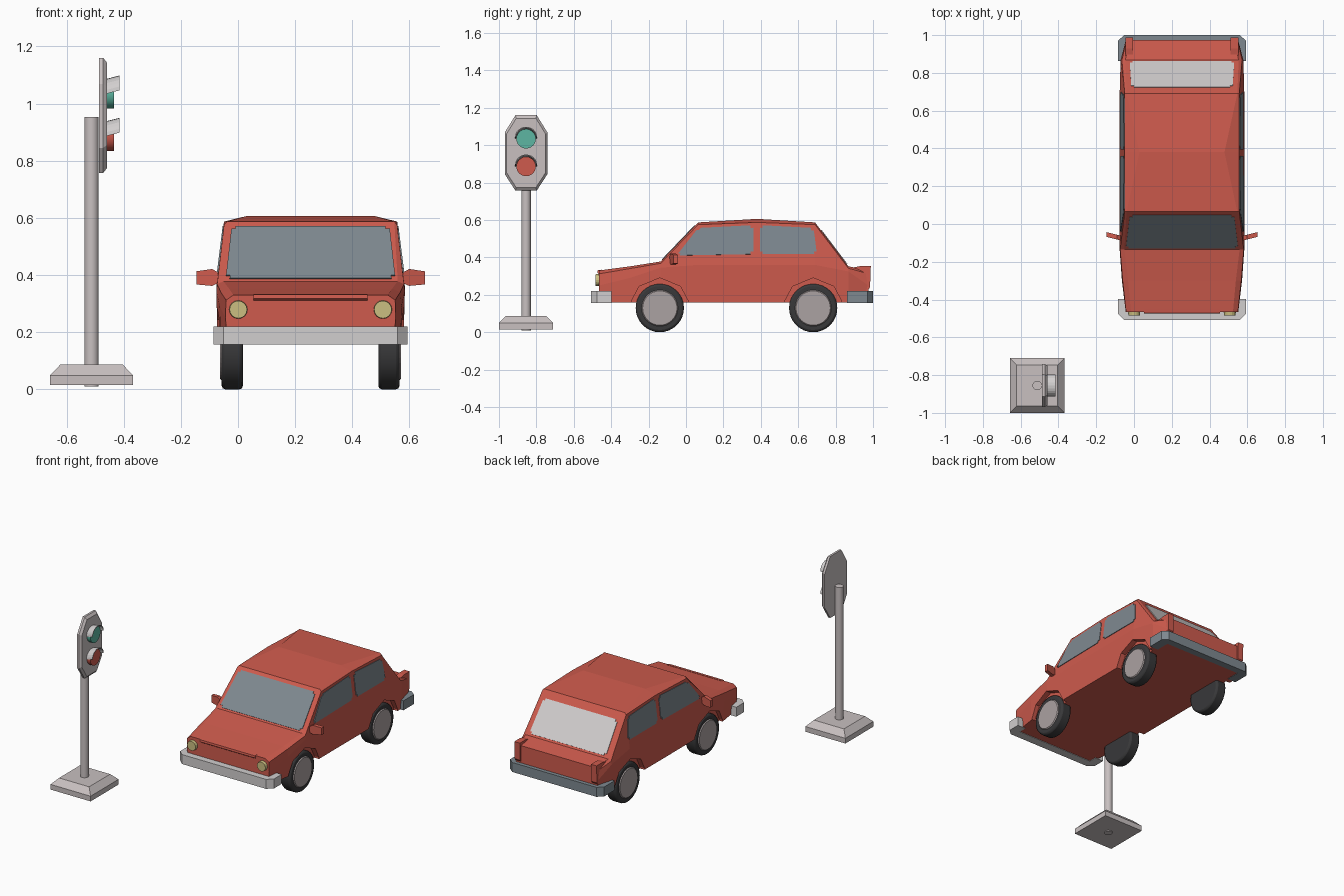
import bpy, bmesh, math
from mathutils import Vector

if "Cube" in bpy.data.objects:
    bpy.data.objects.remove(bpy.data.objects["Cube"])

CX = 0.254            # centre line of the car


def material(name, rgb):
    m = bpy.data.materials.new(name)
    m.diffuse_color = (*rgb, 1)
    m.use_nodes = True
    m.node_tree.nodes["Principled BSDF"].inputs["Base Color"].default_value = m.diffuse_color
    return m


RED = material("red paint", (0.62, 0.105, 0.075))
GLASS = material("slate", (0.21, 0.25, 0.28))
LIGHT = material("light grey", (0.64, 0.62, 0.62))
POLE = material("warm grey", (0.58, 0.53, 0.53))
HUB = material("hub grey", (0.41, 0.36, 0.36))
TYRE = material("tyre black", (0.04, 0.04, 0.042))
GREEN = material("signal green", (0.11, 0.47, 0.36))
YELLOW = material("lamp yellow", (0.60, 0.52, 0.22))


def finish(name, bm, mat, smooth=False):
    bmesh.ops.recalc_face_normals(bm, faces=bm.faces)
    me = bpy.data.meshes.new(name)
    bm.to_mesh(me)
    bm.free()
    me.materials.append(mat)
    ob = bpy.data.objects.new(name, me)
    bpy.context.collection.objects.link(ob)
    if smooth:
        bpy.ops.object.select_all(action='DESELECT')
        ob.select_set(True)
        bpy.context.view_layer.objects.active = ob
        bpy.ops.object.shade_smooth_by_angle(angle=math.radians(35))
    return ob


def sweep(name, pts, d, mat, scale=1.0, smooth=False):
    """Closed outline pushed along d, optionally scaled at the far end."""
    bm = bmesh.new()
    pts = [Vector(p) for p in pts]
    c = sum(pts, Vector()) / len(pts)
    a = [bm.verts.new(p) for p in pts]
    b = [bm.verts.new(c + (p - c) * scale + Vector(d)) for p in pts]
    bm.faces.new(a)
    bm.faces.new(b)
    for i in range(len(a)):
        j = (i + 1) % len(a)
        bm.faces.new((a[i], a[j], b[j], b[i]))
    return finish(name, bm, mat, smooth)


def ring(c, r, axis, n=24):
    out = []
    for i in range(n):
        u, v = r * math.cos(math.tau * i / n), r * math.sin(math.tau * i / n)
        off = {'X': (0, u, v), 'Y': (u, 0, v), 'Z': (u, v, 0)}[axis]
        out.append(Vector(c) + Vector(off))
    return out


def plate(name, pts, mat):
    """Thin pane with softened corners lying on the body surface."""
    bm = bmesh.new()
    f = bm.faces.new([bm.verts.new(p) for p in pts])
    bmesh.ops.bevel(bm, geom=bm.verts[:], offset=0.014, segments=2, affect='VERTICES')
    bm.faces.ensure_lookup_table()
    f = bm.faces[0]
    f.normal_update()
    n = f.normal.copy()
    ext = bmesh.ops.extrude_face_region(bm, geom=[f], use_keep_orig=True)
    new = [v for v in ext['geom'] if isinstance(v, bmesh.types.BMVert)]
    for v in bm.verts:
        v.co += n * (0.004 if v in new else -0.004)
    return finish(name, bm, mat)


# ---- car body: cross-sections lofted along y -------------------------------
# y, bottom half-width, (belt z, hw), (edge z, hw), (top z, hw)
stations = [
    (-0.465, .290, .250, .298, .312, .296, .330, .270),
    (-0.300, .315, .290, .318, .340, .314, .352, .285),
    (-0.135, .325, .345, .330, .368, .327, .378, .305),
    (0.065, .325, .360, .330, .575, .303, .587, .293),
    (0.380, .325, .360, .330, .587, .303, .606, .225),
    (0.690, .325, .360, .330, .575, .303, .587, .293),
    (0.868, .320, .325, .325, .342, .318, .352, .300),
    (0.975, .290, .250, .297, .312, .294, .332, .275)]
bm = bmesh.new()
rows = []
for y, wb, zb, w1, ze, w2, zt, w3 in stations:
    half = [(wb, .16), (w1, zb), (w2, ze), (w3, zt)]
    sec = half + [(-x, z) for x, z in reversed(half)]
    rows.append([bm.verts.new((CX + x, y, z)) for x, z in sec])
for a, b in zip(rows, rows[1:]):
    for i in range(8):
        j = (i + 1) % 8
        bm.faces.new((a[i], a[j], b[j], b[i]))
bm.faces.new(rows[0])
bm.faces.new(rows[-1])
body = finish("car_body", bm, RED)

# ---- wheels and wheel arches ----------------------------------------------
arch = [(-.15, .10), (-.15, .17), (-.11, .245), (0, .29), (.11, .245), (.15, .17), (.15, .10)]
for wy, end in ((-0.14, "front"), (0.68, "rear")):
    for s, side in ((-1, "left"), (1, "right")):
        tag = f"{end}_{side}"
        cut = sweep("arch_cutter_" + tag, [(CX + s * .292, wy + y, z) for y, z in arch],
                    (s * .1, 0, 0), RED)
        cut.hide_render = True
        cut.hide_viewport = True
        mod = body.modifiers.new("arch_" + tag, 'BOOLEAN')
        mod.operation, mod.solver, mod.object = 'DIFFERENCE', 'EXACT', cut
        tyre = sweep("tyre_" + tag, ring((CX + s * .237, wy, .129), .129, 'X', 32),
                     (s * .074, 0, 0), TYRE, smooth=True)
        bev = tyre.modifiers.new("rounding", 'BEVEL')
        bev.width, bev.segments = 0.012, 2
        sweep("hub_" + tag, ring((CX + s * .305, wy, .129), .102, 'X', 32),
              (s * .012, 0, 0), HUB, scale=0.9)

# ---- windows ---------------------------------------------------------------
def slope_z(y, y0, z0, y1, z1):
    return z0 + (y - y0) * (z1 - z0) / (y1 - y0)


def end_pane(name, lo, hi, w_lo, w_hi, line, mat):
    plate(name, [(CX - w_lo, lo, slope_z(lo, *line)), (CX + w_lo, lo, slope_z(lo, *line)),
                 (CX + w_hi, hi, slope_z(hi, *line)), (CX - w_hi, hi, slope_z(hi, *line))], mat)


end_pane("windshield", -.127, .048, .297, .276, (-.135, .378, .065, .587), GLASS)
end_pane("rear_window", .860, .722, .277, .268, (.868, .352, .690, .587), LIGHT)

side_panes = {"front_side_window": [(-.05, .41), (.36, .417), (.36, .572), (.065, .557)],
              "rear_side_window": [(.395, .417), (.70, .417), (.682, .557), (.395, .572)]}
for name, pane in side_panes.items():
    for s in (-1, 1):
        plate(name, [(CX + s * (.33 - (z - .36) * .1256), y, z) for y, z in pane], GLASS)

# ---- bumpers: U-shaped bars ------------------------------------------------
def bumper(name, tip, corner, outer, inner, mat):
    half = [(.34, tip), (.34, corner), (.305, outer)]
    inn = [(.28, inner), (.28, tip)]
    pts = half[:] + [(-x, y) for x, y in reversed(half)]
    pts += [(-x, y) for x, y in reversed(inn)] + inn
    sweep(name, [(CX + x, y, .157) for x, y in pts], (0, 0, .062), mat)


bumper("front_bumper", -.397, -.475, -.508, -.45, LIGHT)
bumper("rear_bumper", .862, .97, 1.0, .955, GLASS)

# ---- lamps, mirrors, hood lip ----------------------------------------------
sweep("hood_lip", [(CX - .2, -.45, .300), (CX - .2, -.474, .318), (CX - .2, -.472, .331),
                   (CX - .2, -.45, .334)], (.4, 0, 0), RED)
for s, side in ((-1, "left"), (1, "right")):
    sweep("headlight_" + side, ring((CX + s * .253, -.44, .279), .034, 'Y', 16),
          (0, -.044, 0), YELLOW, scale=0.9)
    tail = [(.89, .345), (.93, .353), (.988, .353), (.984, .24), (.965, .215), (.93, .215)]
    sweep("tail_fin_" + side, [(CX + s * .258, y, z) for y, z in tail], (s * .04, 0, 0), RED)
    mir = [(.315, .375), (.345, .362), (.40, .367), (.40, .413), (.345, .421), (.325, .41)]
    sweep("mirror_" + side, [(CX + s * x, -.088 + (x - .32) * .25, z) for x, z in mir],
          (0, .025, 0), RED)

# ---- traffic light ---------------------------------------------------------
PX, PY = -0.5125, -0.855


def square(h, z):
    return [(PX + a * h, PY + b * h, z) for a, b in ((-1, -1), (1, -1), (1, 1), (-1, 1))]


sweep("signal_base", square(.145, .015), (0, 0, .034), POLE)
sweep("signal_base_top", square(.145, .049), (0, 0, .038), POLE, scale=.75)
sweep("signal_pole", ring((PX, PY, 0.01), .025, 'Z', 24), (0, 0, .943), POLE, smooth=True)
panel = [(-.057, .757), (.057, .757), (.114, .845), (.114, 1.068),
         (.057, 1.16), (-.057, 1.16), (-.114, 1.068), (-.114, .845)]
sweep("signal_panel", [(-.486, PY + y, z) for y, z in panel], (.014, 0, 0), POLE)
sweep("signal_panel_face", [(-.472, PY + y, z) for y, z in panel], (.013, 0, 0), POLE, scale=.92)
for z, mat, name in ((1.034, GREEN, "green"), (.886, RED, "red")):
    sweep(name + "_lamp", ring((-.47, PY, z), .052, 'X', 24), (.036, 0, 0), mat, smooth=True)
    arc = [(math.cos(math.pi * i / 12), math.sin(math.pi * i / 12)) for i in range(13)]
    outline = [(.058 * c, .052 * s) for c, s in arc] + [(.053 * c, .047 * s) for c, s in reversed(arc)]
    sweep(name + "_visor", [(-.462, PY + y, z + h) for y, h in outline], (.047, 0, .012), LIGHT)
